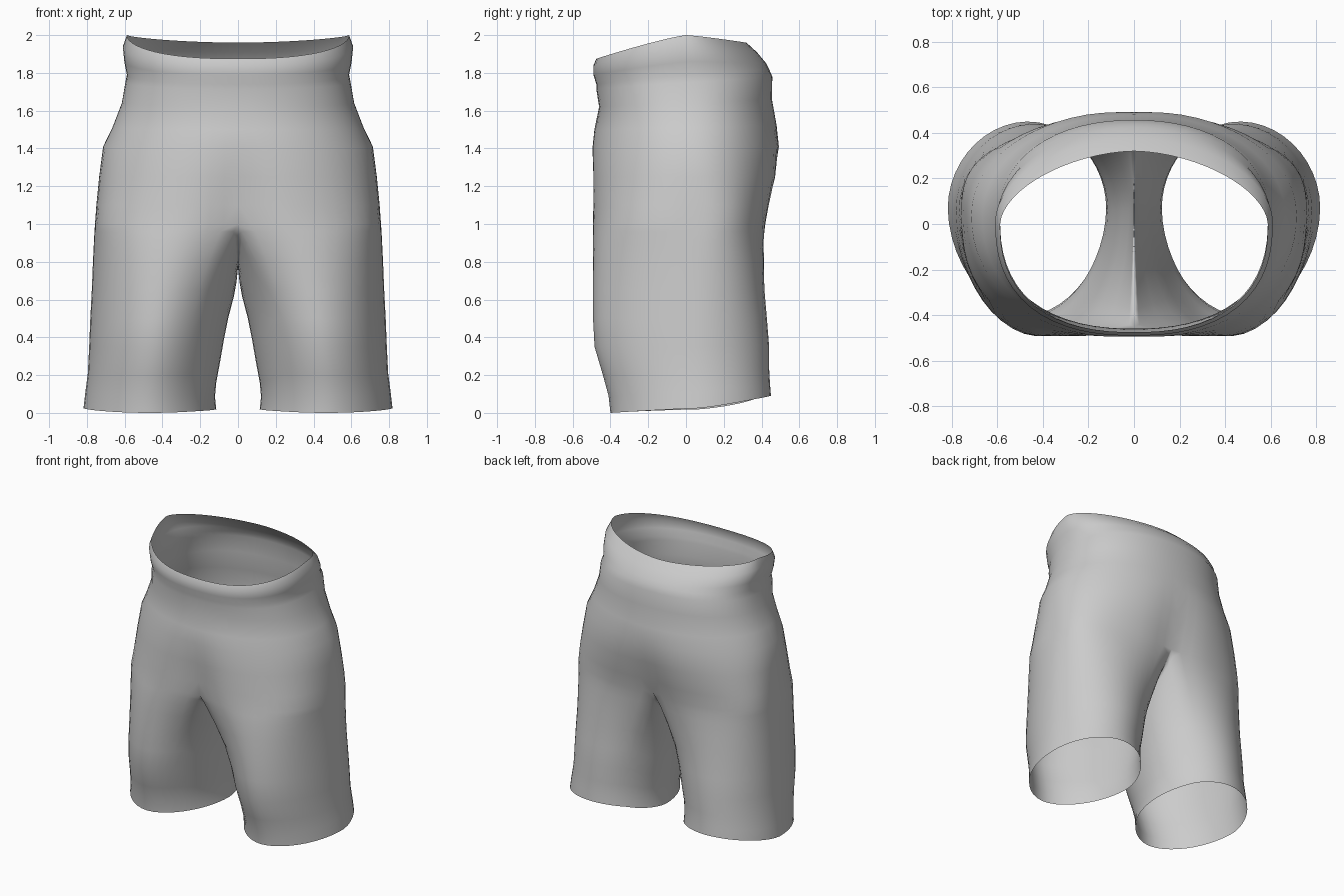
import bpy, bmesh, math

if "Cube" in bpy.data.objects:
    bpy.data.objects.remove(bpy.data.objects["Cube"])

K, J = 32, 14          # segments round the outer arc and along the inner leg
CROTCH = 1.0

# Waist and hip rows:
# z front, z side, z back, half width, y front, y widest, y back, squareness front, back
TORSO = [
    (1.875, 2.00, 1.96, .588, -.475, .00, .32, 2.4, 1.75),
    (1.84, 1.94, 1.91, .610, -.49, .01, .375, 2.4, 1.9),
    (1.79, 1.86, 1.85, .602, -.49, .02, .425, 2.4, 2.0),
    (1.740, 1.79, 1.82, .588, -.475, .02, .44, 2.4, 2.1),
    (1.715, 1.75, 1.78, .596, -.475, .02, .457, 2.4, 2.2),
    (1.62, 1.64, 1.66, .615, -.46, .02, .455, 2.3, 2.2),
    (1.50, 1.51, 1.52, .665, -.485, .03, .48, 2.2, 2.1),
    (1.40, 1.41, 1.41, .714, -.505, .04, .50, 2.15, 2.05),
    (1.25, 1.25, 1.25, .735, -.508, .05, .487, 2.3, 2.2),
    (1.10, 1.10, 1.10, .750, -.508, .06, .45, 2.5, 2.5),
]
# Leg rows: the same, with the inner gap before the squareness
LEGS = [
    (1.00, 1.00, 1.00, .757, -.508, .06, .43, 0, 2.7, 2.7),
    (.96, .96, .96, .760, -.508, .06, .425, .003, 2.7, 2.7),
    (.90, .90, .90, .763, -.508, .06, .42, .008, 2.7, 2.7),
    (.80, .80, .80, .768, -.505, .06, .42, .022, 2.7, 2.7),
    (.65, .65, .65, .774, -.50, .06, .42, .052, 2.7, 2.7),
    (.50, .50, .50, .782, -.495, .06, .43, .075, 2.7, 2.7),
    (.35, .35, .36, .788, -.485, .06, .44, .095, 2.6, 2.6),
    (.20, .21, .24, .795, -.44, .06, .44, .115, 2.5, 2.5),
    (.09, .11, .15, .808, -.41, .07, .445, .122, 2.4, 2.4),
    (.00, .025, .09, .818, -.40, .07, .45, .115, 2.3, 2.3),
]


def super_point(a, nf, nb):
    """Unit superellipse point; a = 0 is outward, -pi/2 is front."""
    c, s = math.cos(a), math.sin(a)
    n = nf if s < 0 else nb
    r = (abs(c) ** n + abs(s) ** n) ** (-1 / n)
    return r * c, r * s


def height(v, zf, zs, zb):
    return zs + ((zf if v < 0 else zb) - zs) * abs(v) ** 1.2


def place(u, v, xi, X, yf, ym, yb, z, crease):
    x = xi + (X - xi) * u
    half = ym - yf if v < 0 else yb - ym
    # Soft valley down the centre front and back
    half *= 1 - crease * math.exp(-(x / .16) ** 2)
    return x, ym + half * v, z


def lerp(a, b, t):
    return a + (b - a) * t


bm = bmesh.new()

# Torso: open half loops from centre front round the side to centre back
rows = []
for zf, zs, zb, X, yf, ym, yb, nf, nb in TORSO:
    crease = .1 * max(0, min(1, (1.5 - zs) / .5))
    row = []
    for k in range(K + 1):
        u, v = super_point(-math.pi / 2 + math.pi * k / K, nf, nb)
        if k in (0, K):
            u = 0
        row.append(bm.verts.new(place(u, v, 0, X, yf, ym, yb,
                                      height(v, zf, zs, zb), crease)))
    rows.append(row)

# Legs: closed loops that ease from a flat-sided D at the crotch to an oval hem
WRAP = math.radians(130)
for zf, zs, zb, X, yf, ym, yb, xi, nf, nb in LEGS:
    f = max(0, min(1, zs / CROTCH)) ** 3.6
    row = []
    for k in range(K + J):
        if k <= K:
            t = k / K
            du, dv = super_point(-math.pi / 2 + math.pi * t, nf, nb)
            a = lerp(-WRAP, WRAP, t)
            if k in (0, K):
                du = 0
            dip = 0
        else:
            t = (k - K) / J
            du, dv = 0, 1 - 2 * t
            a = lerp(WRAP, 2 * math.pi - WRAP, t)
            dip = 1 - dv * dv
        eu, ev = super_point(a, 1.85, 1.95)
        u, v = lerp(.5 + .5 * eu, du, f), lerp(ev, dv, f)
        z = height(v, zf, zs, zb) * (1 - .23 * dip)
        row.append(bm.verts.new(place(u, v, xi, X, yf, ym, yb, z, .1 * f)))
    rows.append(row)

# Skin neighbouring rows
for i, (top, low) in enumerate(zip(rows, rows[1:])):
    closed = i >= len(TORSO)
    for k in range(len(low) if closed else K):
        m = (k + 1) % len(low)
        bm.faces.new((top[k], low[k], low[m], top[m]))

bmesh.ops.recalc_face_normals(bm, faces=bm.faces)
# Outer side faces must point outward
probe = max(bm.faces, key=lambda p: p.calc_center_median().x)
if probe.normal.x < 0:
    bmesh.ops.reverse_faces(bm, faces=bm.faces)

mesh = bpy.data.meshes.new("shorts")
bm.to_mesh(mesh)
bm.free()
shorts = bpy.data.objects.new("shorts", mesh)
bpy.context.collection.objects.link(shorts)

cloth = bpy.data.materials.new("light_grey_cloth")
cloth.diffuse_color = (.6, .6, .6, 1)
cloth.use_nodes = True
cloth.node_tree.nodes["Principled BSDF"].inputs["Base Color"].default_value = cloth.diffuse_color
mesh.materials.append(cloth)

# Other half
mirror = shorts.modifiers.new("mirror", 'MIRROR')
mirror.use_axis[0] = True
mirror.use_clip = True
mirror.merge_threshold = .0005

bpy.context.view_layer.objects.active = shorts
shorts.select_set(True)
bpy.ops.object.shade_smooth_by_angle(angle=math.radians(60))
